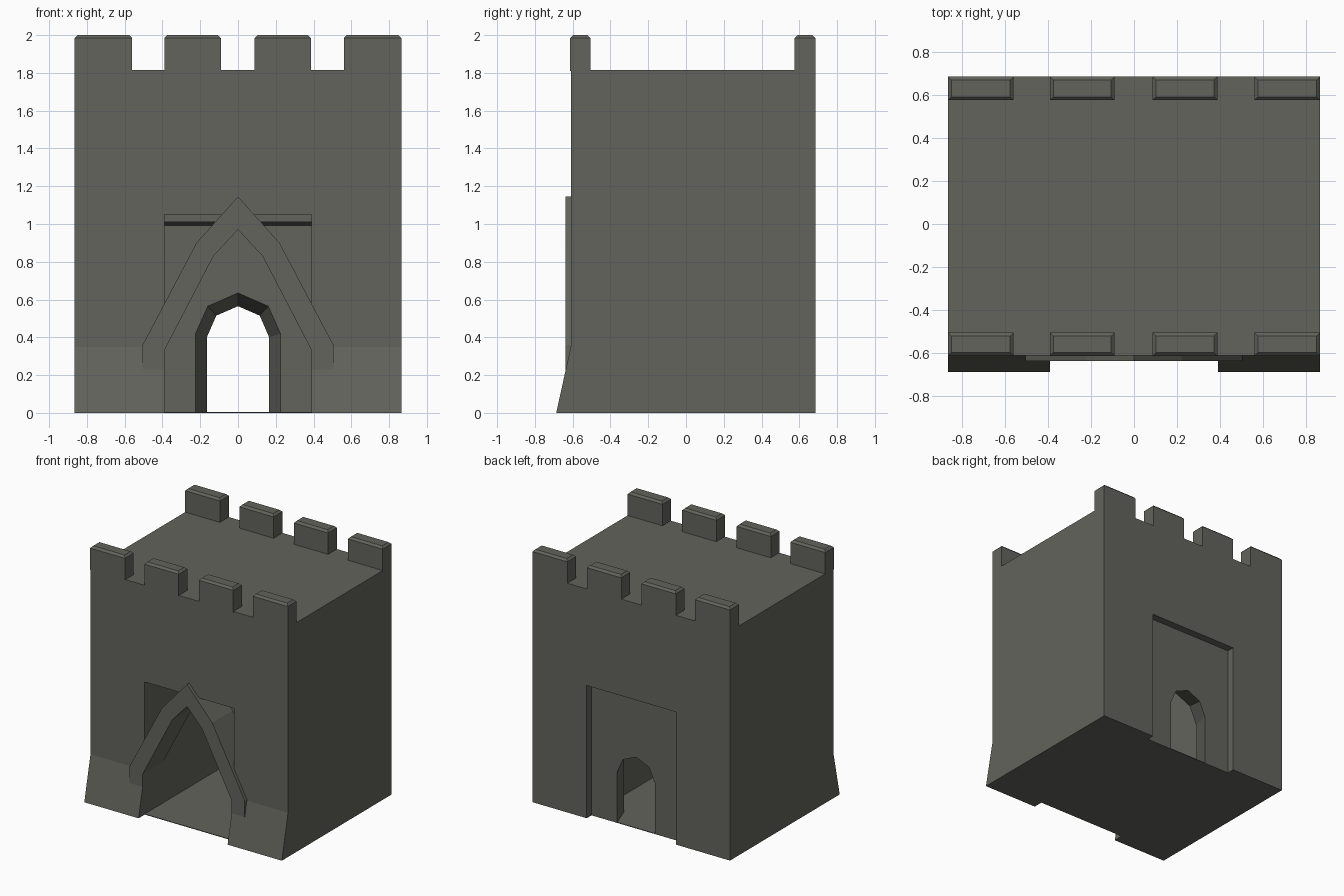
import bpy, bmesh

if "Cube" in bpy.data.objects:
    bpy.data.objects.remove(bpy.data.objects["Cube"])

stone = bpy.data.materials.new("dark stone")
stone.diffuse_color = (0.125, 0.125, 0.108, 1)
stone.use_nodes = True
stone.node_tree.nodes["Principled BSDF"].inputs["Base Color"].default_value = stone.diffuse_color


def loft(name, rings):
    """Closed solid through two or more matching rings of 3D points."""
    bm = bmesh.new()
    vs = [[bm.verts.new(p) for p in r] for r in rings]
    n = len(rings[0])
    for a, b in zip(vs, vs[1:]):
        for i in range(n):
            j = (i + 1) % n
            bm.faces.new((a[i], a[j], b[j], b[i]))
    bm.faces.new(vs[0])
    bm.faces.new(vs[-1])
    bmesh.ops.recalc_face_normals(bm, faces=bm.faces)
    me = bpy.data.meshes.new(name)
    bm.to_mesh(me)
    bm.free()
    me.materials.append(stone)
    ob = bpy.data.objects.new(name, me)
    bpy.context.collection.objects.link(ob)
    return ob


def along_x(name, yz, x0, x1):
    return loft(name, [[(x, y, z) for y, z in yz] for x in (x0, x1)])


def rect(a0, a1, b0, b1):
    return [(a0, b0), (a1, b0), (a1, b1), (a0, b1)]


def cut(ob, cutter):
    m = ob.modifiers.new("cut", 'BOOLEAN')
    m.operation = 'DIFFERENCE'
    m.solver = 'EXACT'
    m.object = cutter
    dg = bpy.context.evaluated_depsgraph_get()
    me = bpy.data.meshes.new_from_object(ob.evaluated_get(dg))
    ob.modifiers.clear()
    ob.data = me
    bpy.data.objects.remove(cutter)


W, FRONT, BACK, TOP, HALF, FLOOR = 0.865, -0.61, 0.685, 1.815, 0.39, 0.005

# main block
body = along_x("gatehouse_body", rect(FRONT, BACK, 0, TOP), -W, W)

# passage chamber open to the front, with a slightly lower ceiling inside
cut(body, along_x("chamber_cutter",
                  [(-0.8, FLOOR), (0.455, FLOOR), (0.455, 0.99), (-0.45, 1.01),
                   (-0.45, 1.05), (-0.8, 1.05)], -HALF, HALF))

# shallow rectangular recess at the back
cut(body, along_x("recess_cutter", rect(0.625, 0.8, -0.1, 1.05), -HALF, HALF))


# splayed back doorway, narrow outside and wide inside
def door(y, half):
    xz = [(x, z) for x, z in half]
    xz += [(-x, z) for x, z in reversed(half) if x > 0]
    return [(x, y, z) for x, z in xz]


wide = [(0.225, FLOOR), (0.225, 0.42), (0.16, 0.565), (0, 0.635)]
narrow = [(0.165, FLOOR), (0.165, 0.4), (0.115, 0.515), (0, 0.565)]
cut(body, loft("door_cutter", [door(0.40, wide), door(0.455, wide),
                               door(0.625, narrow), door(0.70, narrow)]))

# sloped buttress feet either side of the front opening
for side, s in (("left", -1), ("right", 1)):
    along_x("sloped_foot_" + side, [(FRONT, 0), (-0.687, 0), (FRONT, 0.35)],
            s * HALF, s * W)

# pointed arch set into the front opening
outer = [(0.505, 0.23), (0.505, 0.36), (0.22, 0.9), (0, 1.145)]
inner = [(0.39, 0.23), (0.39, 0.33), (0.13, 0.83), (0, 0.97)]
full = lambda h: h + [(-x, z) for x, z in reversed(h[:-1])]
arch = full(outer) + full(inner)[::-1]
bm = bmesh.new()
y0, y1 = -0.637, -0.38
n = 7
grid = [[bm.verts.new((x, y, z)) for x, z in arch] for y in (y0, y1)]
for i in range(2 * n):
    j = (i + 1) % (2 * n)
    bm.faces.new((grid[0][i], grid[0][j], grid[1][j], grid[1][i]))
for g in grid:
    for i in range(n - 1):
        k = 2 * n - 1 - i
        bm.faces.new((g[i], g[i + 1], g[k - 1], g[k]))
bmesh.ops.recalc_face_normals(bm, faces=bm.faces)
me = bpy.data.meshes.new("pointed_arch")
bm.to_mesh(me)
bm.free()
me.materials.append(stone)
bpy.context.collection.objects.link(bpy.data.objects.new("pointed_arch", me))

# battlements along front and back, with chamfered tops
B = 0.016
for row, ya, yb in (("front", -0.613, -0.505), ("back", 0.575, BACK)):
    for i, (xa, xb) in enumerate(((-W, -0.56), (-0.39, -0.09), (0.087, 0.387), (0.56, W))):
        ring = lambda z, b: [(x, y, z) for x, y in rect(xa + b, xb - b, ya + b, yb - b)]
        loft("battlement_%s_%d" % (row, i + 1),
             [ring(TOP - 0.005, 0), ring(2.0 - B, 0), ring(2.0, B)])
